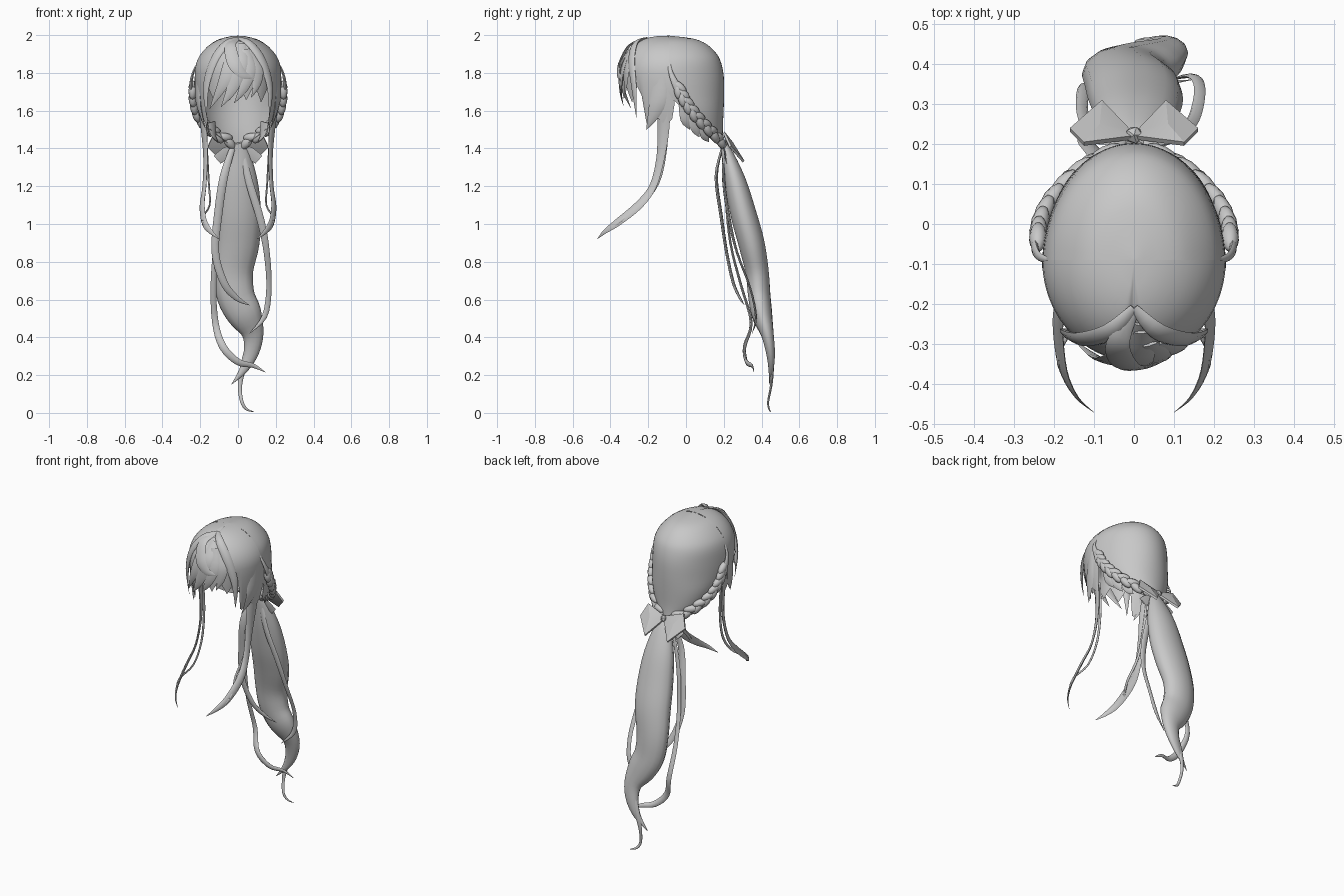
import bpy, bmesh, math
from mathutils import Vector

mat = bpy.data.materials.new("ash grey")
mat.diffuse_color = (0.58, 0.58, 0.58, 1)
HEAD = Vector((0, -0.08, 1.75))


def finish(name, bm, angle=50):
    bmesh.ops.remove_doubles(bm, verts=bm.verts, dist=0.0004)
    bmesh.ops.recalc_face_normals(bm, faces=bm.faces)
    me = bpy.data.meshes.new(name)
    bm.to_mesh(me)
    bm.free()
    ob = bpy.data.objects.new(name, me)
    bpy.context.collection.objects.link(ob)
    me.materials.append(mat)
    bpy.ops.object.select_all(action='DESELECT')
    bpy.context.view_layer.objects.active = ob
    ob.select_set(True)
    bpy.ops.object.shade_smooth_by_angle(angle=math.radians(angle))
    return ob


def loft(bm, rows, closed=False):
    vs = [[bm.verts.new(p) for p in r] for r in rows]
    n = len(rows[0])
    for a, b in zip(vs, vs[1:]):
        for j in range(n if closed else n - 1):
            k = (j + 1) % n
            bm.faces.new((a[j], a[k], b[k], b[j]))
    return vs


def spline(pts, steps):
    """Catmull-Rom through tuples of any length."""
    out = []
    for i in range(len(pts) - 1):
        p0, p1 = pts[max(i - 1, 0)], pts[i]
        p2, p3 = pts[i + 1], pts[min(i + 2, len(pts) - 1)]
        for s in range(steps):
            t = s / steps
            out.append([0.5 * (2 * b + (c - a) * t + (2 * a - 5 * b + 4 * c - d) * t * t
                        + (3 * b - a - 3 * c + d) * t ** 3)
                        for a, b, c, d in zip(p0, p1, p2, p3)])
    return out + [list(pts[-1])]


def lock(name, pts, flat=0.35, out=None, sides=8, steps=4):
    """Tapered strand; each point is x, y, z, half width."""
    path = spline(pts, steps)
    rows = []
    for i, p in enumerate(path):
        c = Vector(p[:3])
        t = (Vector(path[min(i + 1, len(path) - 1)][:3])
             - Vector(path[max(i - 1, 0)][:3])).normalized()
        o = Vector(out) if out else c - HEAD
        w = t.cross(o).normalized()
        n = w.cross(t)
        r = max(p[3], 0.001)
        rows.append([c + w * r * math.cos(k * math.tau / sides)
                     + n * r * flat * math.sin(k * math.tau / sides) for k in range(sides)])
    bm = bmesh.new()
    vs = loft(bm, rows, True)
    bm.faces.new(vs[0])
    bm.faces.new(vs[-1])
    return finish(name, bm)


def flip(pts, s):
    return [(s * p[0],) + tuple(p[1:]) for p in pts]


# Back of the hair: a teardrop shell gathered at the nape (z, half width, front y, back y)
cap = [(1.997, 0.0, -.09, -.088), (1.981, .092, -.09, .04), (1.95, .148, -.09, .112),
       (1.9, .196, -.09, .163), (1.85, .219, -.095, .187), (1.78, .229, -.11, .2),
       (1.69, .226, -.09, .202), (1.6, .202, -.01, .199), (1.51, .155, .06, .195),
       (1.455, .09, .125, .196), (1.41, .03, .18, .2)]
rows = []
for z, rx, yf, yb in spline(cap, 3):
    rows.append([(rx * math.cos(a), yf + (yb - yf) * math.sin(a), z)
                 for a in [math.pi * k / 28 for k in range(29)]])
bm = bmesh.new()
loft(bm, rows)
finish("back_hair", bm, 60)

# Front shell: parted at the middle, with a jagged hem
COLS, TOP = 64, 10
cols = []
for k in range(COLS + 1):
    a = math.pi * k / COLS
    ca, sa = math.cos(a), math.sin(a)
    saw = abs((k % 8) / 4 - 1)
    hem = 1.52 + 0.05 * saw if sa < 0.6 else 1.63 + 0.09 * saw + 0.03 * (1 - abs(ca))
    if k in (0, COLS):
        hem = 1.64
    part = 0.016 * math.exp(-(ca / 0.12) ** 2)
    col = []
    for i in range(TOP + 1):
        u = math.pi / 2 * i / TOP
        r, h = math.sin(u), math.cos(u)
        ry = r ** 0.72
        col.append((.229 * ca * r, -.09 - (.252 * sa - part) * ry, 1.8 + (.197 - part * r) * h))
    for i in range(1, 6):
        t = i / 5
        z = 1.8 + (hem - 1.8) * t
        q = 1 - 0.14 * ((1.8 - z) / 0.28) ** 2
        col.append((.229 * ca * q, -.09 - .252 * sa * q + 0.03 * (1 - sa) * t, z))
    cols.append(col)
bm = bmesh.new()
loft(bm, cols)
finish("front_hair", bm, 60)

# Swept bangs over the forehead
bangs = [
    [(0, -.225, 1.98, .01), (-.04, -.3, 1.945, .03), (-.02, -.352, 1.85, .035),
     (.03, -.357, 1.79, .022), (.09, -.335, 1.775, .001)],
    [(.01, -.25, 1.965, .02), (-.03, -.33, 1.87, .04), (-.08, -.34, 1.74, .03), (-.15, -.29, 1.61, .001)],
    [(.02, -.27, 1.955, .02), (.01, -.342, 1.85, .04), (-.03, -.348, 1.72, .03), (-.09, -.33, 1.62, .001)],
    [(.04, -.3, 1.925, .02), (.06, -.335, 1.82, .035), (.03, -.345, 1.72, .025), (-.02, -.335, 1.64, .001)],
    [(.06, -.3, 1.91, .02), (.1, -.315, 1.82, .035), (.1, -.32, 1.74, .022), (.07, -.325, 1.67, .001)],
]
for i, b in enumerate(bangs):
    lock(f"bang_{i + 1}", b, 0.2)

for s, side in ((1, "right"), (-1, "left")):
    # Arched locks framing the forehead
    lock("parting_lock_" + side, flip([(.0, -.21, 1.984, .012), (.06, -.268, 1.957, .024),
         (.128, -.288, 1.865, .026), (.17, -.275, 1.72, .02), (.165, -.262, 1.56, .001)], s), 0.4)
    # Pointed hair beside the cheek
    lock("cheek_lock_" + side, flip([(.215, -.14, 1.78, .04), (.21, -.15, 1.65, .045),
         (.19, -.18, 1.56, .025), (.17, -.21, 1.5, .001)], s), 0.2)
    # Long strand that swings forward
    lock("long_side_strand_" + side, flip([(.2, -.115, 1.64, .036), (.18, -.12, 1.5, .034),
         (.172, -.135, 1.35, .024), (.178, -.175, 1.2, .021), (.19, -.25, 1.1, .025),
         (.178, -.36, 1.01, .022), (.145, -.43, .96, .013), (.1, -.47, .92, .001)], s),
         0.3, (s, -.4, .4))
    lock("thin_side_strand_" + side, flip([(.18, -.1, 1.58, .008), (.165, -.11, 1.4, .01),
         (.155, -.15, 1.22, .01), (.15, -.24, 1.1, .009), (.19, -.33, 1.03, .008),
         (.17, -.4, .97, .001)], s), 0.5, (s, 0, .3))
    # Loose tufts under the braid
    for i, (x, y, z, e) in enumerate([(.2, 0, 1.6, 1.5), (.18, .05, 1.56, 1.46), (.14, .1, 1.51, 1.435)]):
        lock(f"nape_tuft_{side}_{i + 1}", flip([(x, y - .01, z + .03, .03),
             (x - .012, y, (z + e) / 2, .028), (x - .035, y + .02, e, .001)], s), 0.2)
    # Strand feeding the braid
    lock("braid_root_" + side, flip([(.21, -.09, 1.86, .006), (.238, -.08, 1.8, .012),
         (.248, -.05, 1.73, .02), (.235, -.01, 1.65, .02)], s), 0.5)
    # Braid: long overlapping beads in two rows
    path = spline([(.24, -.04, 1.72), (.236, .0, 1.645), (.207, .06, 1.565),
                   (.135, .135, 1.488), (.02, .2, 1.425)], 4)
    bm = bmesh.new()
    for i in range(len(path) - 1):
        p, q = Vector(path[i]), Vector(path[i + 1])
        t = (q - p).normalized()
        o = (p - Vector((0, -.05, p.z))).normalized()
        w = t.cross(o).normalized()
        n = w.cross(t)
        d = 1 if i % 2 else -1
        c = p + w * 0.008 * d
        ax = (t + w * 0.35 * d).normalized()
        bx = ax.cross(n).normalized()
        geo = bmesh.ops.create_uvsphere(bm, u_segments=10, v_segments=6, radius=1)
        for v in geo["verts"]:
            k = v.co.copy()
            v.co = c + bx * k.x * .024 + n * k.y * .022 + ax * k.z * .046
            v.co.x *= s
    finish("braid_" + side, bm)
    # Bow wing: a pinched, flat pad
    bm = bmesh.new()
    N = Vector((0, .75, .65)) * .016
    rim = [Vector(p) for p in ((.008, .215, 1.445), (.125, .2, 1.485), (.16, .235, 1.41),
                               (.08, .305, 1.33), (.008, .23, 1.415))]
    mid = Vector((.085, .238, 1.42))
    for d in (1, -1):
        m = bm.verts.new(mid + N * d)
        ring = [bm.verts.new(p + N * d * .4) for p in rim]
        for j in range(5):
            bm.faces.new((ring[j], ring[(j + 1) % 5], m))
    bm.verts.ensure_lookup_table()
    for j in range(5):
        k = (j + 1) % 5
        bm.faces.new((bm.verts[1 + j], bm.verts[1 + k], bm.verts[7 + k], bm.verts[7 + j]))
    for v in bm.verts:
        v.co.x *= s
    finish("bow_wing_" + side, bm, 20)
    # Bow tail
    lock("bow_tail_" + side, flip([(.01, .2, 1.41, .012), (.06, .205, 1.38, .03),
         (.11, .21, 1.34, .028)], s), 0.15, (0, 1, .3), 4, 2)

# Bow knot
bm = bmesh.new()
bmesh.ops.create_icosphere(bm, subdivisions=1, radius=.024)
for v in bm.verts:
    v.co = v.co + Vector((0, .222, 1.43))
finish("bow_knot", bm, 20)

# Ponytail and its loose ends
BACK = (0, 1, .2)
lock("ponytail", [(0, .195, 1.43, .025), (.01, .222, 1.36, .058), (.008, .262, 1.22, .098),
     (.005, .305, 1.05, .117), (-.005, .346, .9, .118), (-.025, .376, .75, .105),
     (-.012, .388, .62, .1), (.035, .402, .52, .092), (.078, .43, .42, .058),
     (.07, .447, .32, .04), (.03, .45, .23, .022), (-.035, .44, .15, .001)], 0.6, BACK, 14)
lock("ponytail_tip", [(.06, .45, .34, .025), (.025, .455, .23, .017), (.01, .45, .14, .011),
     (.02, .435, .06, .009), (.045, .44, .02, .007), (.085, .45, .005, .001)], 0.6, BACK)
lock("loose_strand_inner", [(-.03, .19, 1.4, .015), (-.075, .16, 1.25, .022), (-.105, .185, 1.05, .022),
     (-.12, .215, .85, .02), (-.075, .25, .69, .02), (-.01, .285, .61, .015),
     (.06, .31, .57, .001)], 0.4, BACK)
lock("loose_strand_right", [(.02, .2, 1.4, .012), (.06, .2, 1.22, .02), (.12, .23, 1.02, .02),
     (.152, .27, .85, .016), (.164, .34, .66, .014), (.14, .37, .51, .014),
     (.06, .35, .42, .001)], 0.4, BACK)
lock("loose_strand_left", [(-.04, .2, 1.38, .01), (-.09, .21, 1.15, .014), (-.115, .235, .9, .014),
     (-.13, .29, .68, .015), (-.12, .345, .48, .017), (-.08, .31, .35, .02),
     (0, .32, .27, .018), (.08, .35, .25, .012), (.145, .36, .215, .001)], 0.45, BACK)
